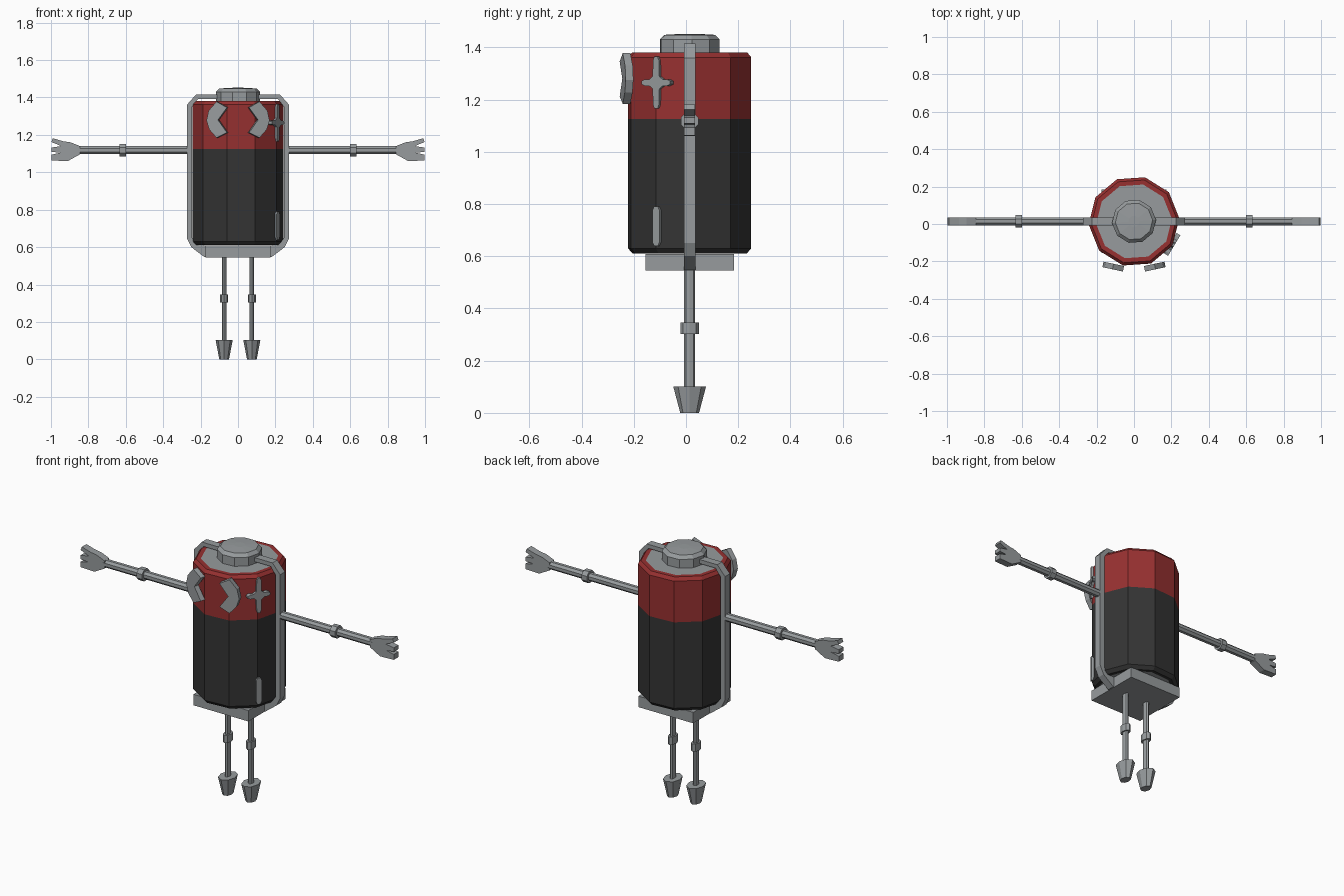
import bpy, bmesh, math
from mathutils import Matrix

if "Cube" in bpy.data.objects:
    bpy.data.objects.remove(bpy.data.objects["Cube"])

CY = 0.014  # depth centre shared by body, band and limbs


def material(name, rgb):
    m = bpy.data.materials.new(name)
    m.diffuse_color = (*rgb, 1)
    m.use_nodes = True
    m.node_tree.nodes["Principled BSDF"].inputs["Base Color"].default_value = m.diffuse_color
    return m


GREY = material("metal grey", (0.31, 0.33, 0.34))
RED = material("dull red", (0.31, 0.03, 0.03))
DARK = material("charcoal", (0.034, 0.034, 0.034))


def build(name, verts, faces, mats=(GREY,), matrix=Matrix()):
    me = bpy.data.meshes.new(name)
    me.from_pydata([matrix @ Matrix.Translation(v).translation for v in verts], [], faces)
    bm = bmesh.new()
    bm.from_mesh(me)
    bmesh.ops.recalc_face_normals(bm, faces=bm.faces)
    bm.to_mesh(me)
    bm.free()
    for m in mats:
        me.materials.append(m)
    ob = bpy.data.objects.new(name, me)
    bpy.context.collection.objects.link(ob)
    return ob


def lathe(name, profile, sides, turn=0, mats=(GREY,), matrix=Matrix()):
    """Rings of (radius, height) around local z, capped at both ends."""
    verts, faces, n = [], [], sides
    for r, z in profile:
        for i in range(n):
            a = math.radians(turn) + math.tau * i / n
            verts.append((r * math.cos(a), r * math.sin(a), z))
    for k in range(len(profile) - 1):
        for i in range(n):
            j = (i + 1) % n
            faces.append((k*n + i, k*n + j, k*n + n + j, k*n + n + i))
    faces.append(tuple(range(n)))
    faces.append(tuple(range(len(verts) - n, len(verts))))
    return build(name, verts, faces, mats, matrix)


def prism(name, outline, depth, matrix):
    """Outline in local x/z, thickened along local y."""
    n = len(outline)
    verts = [(x, y, z) for y in (-depth / 2, depth / 2) for x, z in outline]
    faces = [tuple(range(n)), tuple(range(n, 2 * n))]
    faces += [(i, (i + 1) % n, n + (i + 1) % n, n + i) for i in range(n)]
    return build(name, verts, faces, (GREY,), matrix)


def place(x, y, z, turn=0):
    return Matrix.Translation((x, y, z)) @ Matrix.Rotation(math.radians(turn), 4, 'Z')


# ten-sided body: red above, charcoal below, grey end discs
body = lathe("body", [(0.205, 0.61), (0.225, 0.61), (0.243, 0.63), (0.243, 1.125),
                      (0.243, 1.362), (0.228, 1.38), (0.203, 1.38)],
             10, 4, (DARK, RED, GREY), place(0, CY, 0))
for p in body.data.polygons:
    if len(p.vertices) == 10:
        p.material_index = 2
    elif p.center.z > 1.125:
        p.material_index = 1

# terminal cap
lathe("top_cap", [(0.118, 1.375), (0.118, 1.43), (0.1, 1.448), (0.03, 1.452)], 10, 4,
      matrix=place(0, CY, 0))

# band looping round the body, as a strip between outer and inner outlines
outer = [(0.225, 1.415), (0.274, 1.36), (0.274, 0.65), (0.25, 0.60), (0.18, 0.547)]
inner = [(0.214, 1.392), (0.245, 1.35), (0.245, 0.65), (0.226, 0.622), (0.17, 0.606)]
outer += [(-x, z) for x, z in reversed(outer)]
inner += [(-x, z) for x, z in reversed(inner)]
n = len(outer)
verts = [(x, y, z) for y in (-0.022, 0.022) for loop in (outer, inner) for x, z in loop]
faces = []
for i in range(n):
    j = (i + 1) % n
    for a, b in ((0, 1), (1, 3), (3, 2), (2, 0)):
        faces.append((a*n + i, a*n + j, b*n + j, b*n + i))
build("band", verts, faces, matrix=place(0, CY, 0))

# base plate
prism("base_plate", [(-0.175, 0.545), (0.175, 0.545), (0.175, 0.608), (-0.175, 0.608)],
      0.34, place(0, CY, 0))

# plus and minus plates on the front right
quarter = [(0.064, 0.006), (0.05, 0.012), (0.03, 0.012), (0.015, 0.024),
           (0.013, 0.085), (0.007, 0.1)]
plus = (quarter + [(-x, z) for x, z in reversed(quarter)]
        + [(-x, -z) for x, z in quarter] + [(x, -z) for x, z in reversed(quarter)])
minus = [(0.016, 0.06), (0.008, 0.076), (-0.008, 0.076), (-0.016, 0.06),
         (-0.016, -0.06), (-0.008, -0.076), (0.008, -0.076), (0.016, -0.06)]
a = math.radians(-31)
for name, shape, z in (("plus_plate", plus, 1.265), ("minus_plate", minus, 0.715)):
    prism(name, shape, 0.024,
          place(0.239 * math.cos(a), CY + 0.239 * math.sin(a), z, 59))

eye = [(-0.055, 0.066), (0.002, 0.098), (0.045, 0.05), (0.057, -0.004),
       (0.041, -0.052), (0.002, -0.096), (-0.055, -0.068), (-0.006, 0)]
hand = [(0.845, 0.022), (0.895, 0.042), (0.935, 0.048), (0.99, 0.064), (0.998, 0.044),
        (0.945, 0.022), (0.998, 0.014), (0.998, -0.009), (0.948, -0.013),
        (0.998, -0.024), (0.998, -0.055), (0.91, -0.058), (0.845, -0.022)]
for side, s in (("right", 1), ("left", -1)):
    # notched eye plate
    prism(side + "_eye", [(s * x, z) for x, z in eye], 0.03,
          place(s * 0.11, -0.228, 1.28, s * 12))
    # arm, elbow ring and three-fingered hand
    along = place(0, CY, 1.118) @ Matrix.Rotation(s * math.pi / 2, 4, 'Y')
    lathe(side + "_arm", [(0.023, 0.25), (0.023, 0.86)], 8, 22.5, matrix=along)
    lathe(side + "_elbow", [(0.036, 0.598), (0.036, 0.633)], 8, 22.5, matrix=along)
    prism(side + "_hand", [(s * x, z) for x, z in hand], 0.042, place(0, CY, 1.118))
    # flattened leg, knee ring and tapered foot
    stand = place(s * 0.074, CY, 0) @ Matrix.Diagonal((0.6, 1, 1, 1))
    lathe(side + "_leg", [(0.021, 0.06), (0.021, 0.56)], 8, matrix=stand)
    lathe(side + "_knee", [(0.035, 0.303), (0.035, 0.347)], 8, matrix=stand)
    foot = place(s * 0.074, CY, 0) @ Matrix.Diagonal((0.72, 1, 1, 1))
    lathe(side + "_foot", [(0.036, 0), (0.063, 0.102)], 8, matrix=foot)
